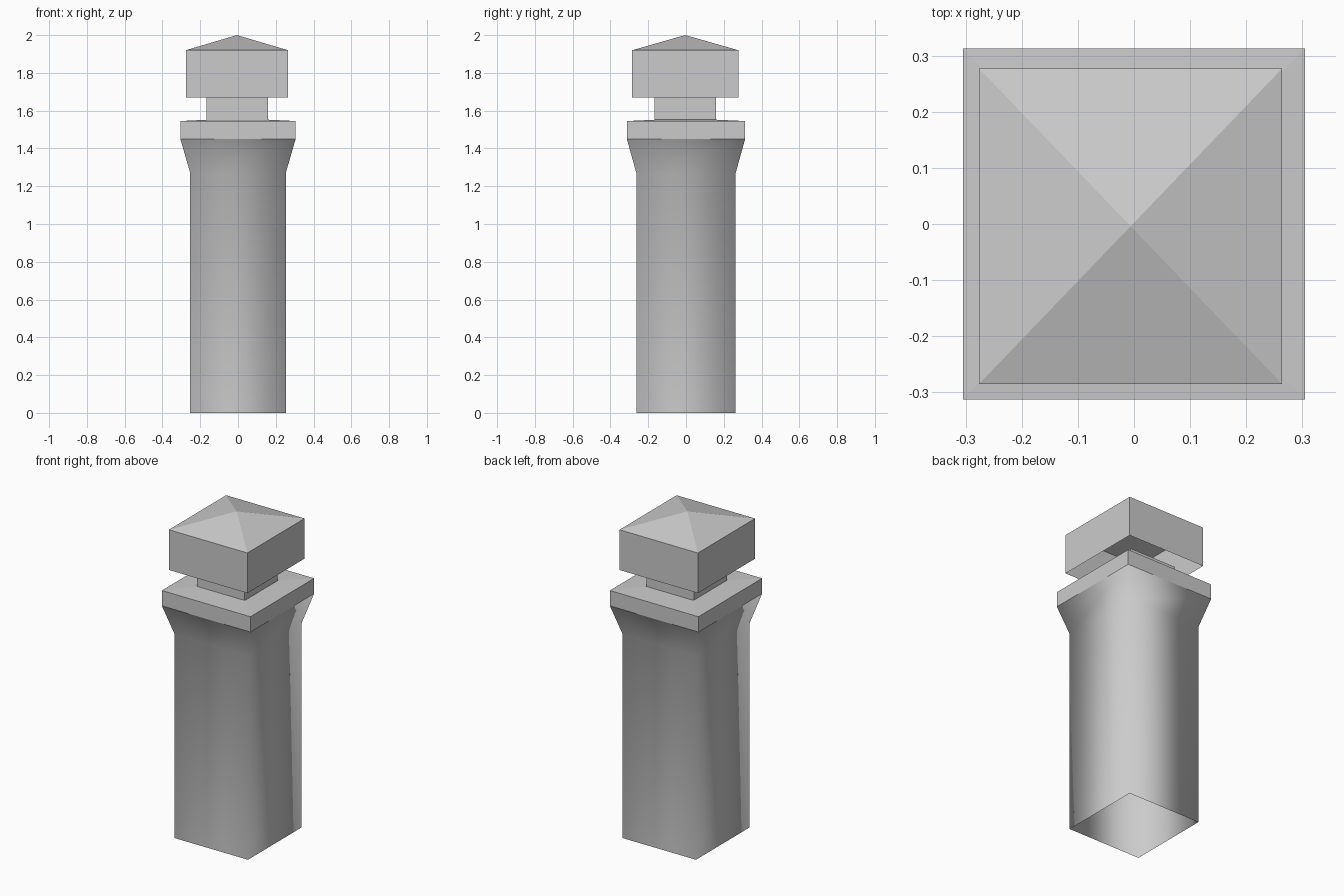
import bpy
import bmesh

cube = bpy.data.objects.get("Cube")
if cube:
    bpy.data.objects.remove(cube, do_unlink=True)

# One plain stone grey
GREY = (0.6, 0.6, 0.6, 1.0)
stone = bpy.data.materials.new("stone_grey")
stone.use_nodes = True
stone.diffuse_color = GREY
stone.node_tree.nodes["Principled BSDF"].inputs["Base Color"].default_value = GREY


def square_loft(name, rings, center=(0, 0), apex=None, smooth=False):
    """Loft rectangular rings (half_x, half_y, z) into an open shell, with an optional apex."""
    cx, cy = center
    bm = bmesh.new()
    loops = [[bm.verts.new((cx + sx * hx, cy + sy * hy, z))
              for sx, sy in ((-1, -1), (1, -1), (1, 1), (-1, 1))]
             for hx, hy, z in rings]
    for low, high in zip(loops, loops[1:]):
        for i in range(4):
            j = (i + 1) % 4
            bm.faces.new((low[i], low[j], high[j], high[i]))
    if apex is not None:
        tip = bm.verts.new((cx, cy, apex))
        for i in range(4):
            bm.faces.new((loops[-1][i], loops[-1][(i + 1) % 4], tip))
    for face in bm.faces:
        face.smooth = smooth
    mesh = bpy.data.meshes.new(name)
    bm.to_mesh(mesh)
    bm.free()
    mesh.materials.append(stone)
    obj = bpy.data.objects.new(name, mesh)
    bpy.context.collection.objects.link(obj)
    return obj


OFFSET = (-0.006, -0.004)  # the top pieces sit slightly off centre

# Shaft: softly shaded, open underneath, flaring out below the collar
square_loft("shaft", [(0.253, 0.263, 0), (0.253, 0.263, 1.27), (0.305, 0.313, 1.45)],
            smooth=True)

# Collar: slab whose top rises very slightly towards the neck
square_loft("collar", [(0.305, 0.313, 1.45), (0.305, 0.313, 1.545), (0.163, 0.163, 1.552)])

# Neck between collar and cap
square_loft("neck", [(0.163, 0.163, 1.55), (0.163, 0.163, 1.675)], center=(-0.003, -0.003))

# Cap: hollow box with a pyramid roof
square_loft("cap", [(0.27, 0.281, 1.67), (0.27, 0.281, 1.92)], center=OFFSET, apex=2.0)
